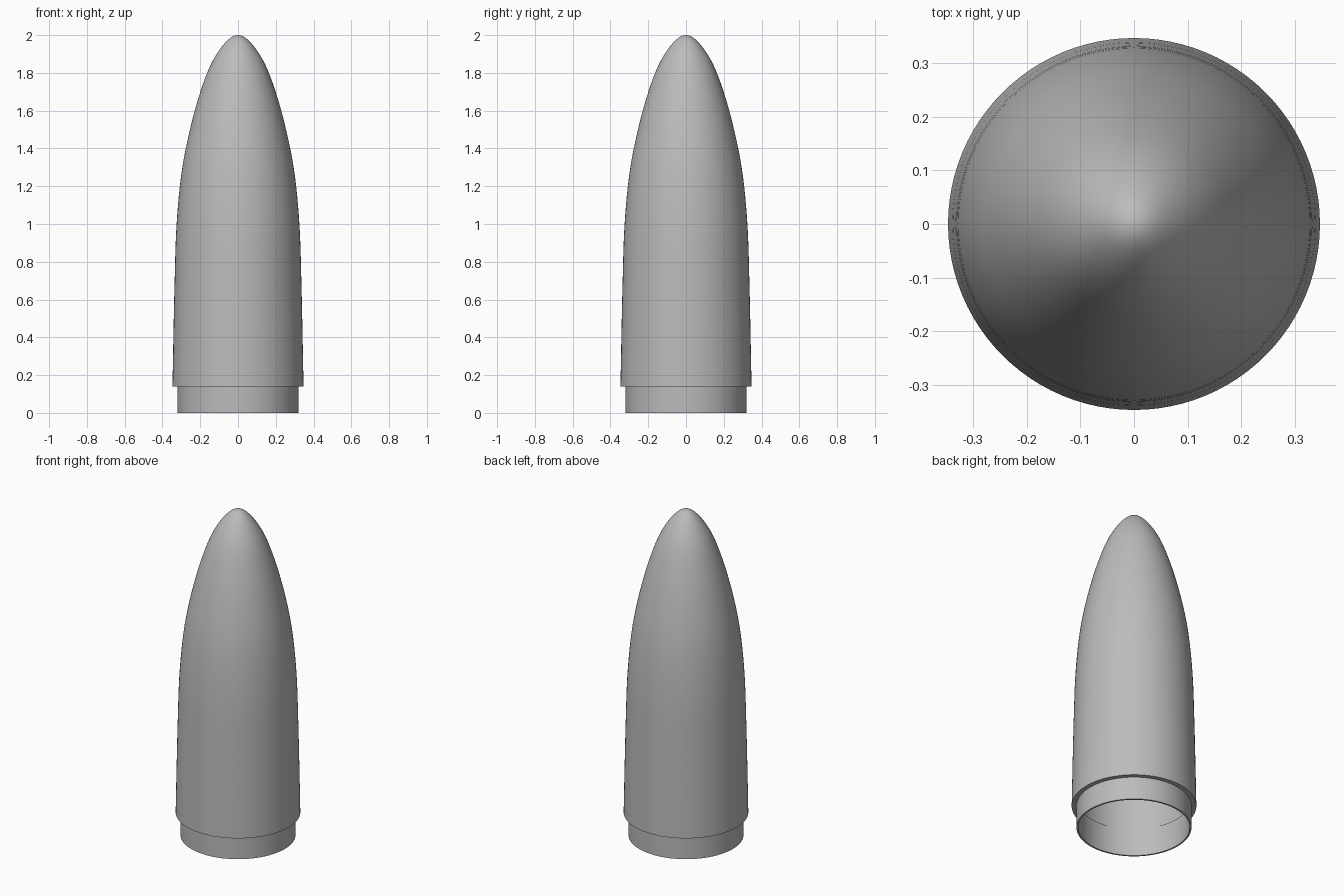
import bpy
import bmesh
import math
from mathutils import Vector

cube = bpy.data.objects.get("Cube")
if cube:
    bpy.data.objects.remove(cube, do_unlink=True)

SIDES = 96
HEIGHT = 2.0
SHOULDER_Z = 0.14
WALL = 0.03

grey = bpy.data.materials.new("plain grey")
grey.use_nodes = True
colour = (0.5, 0.5, 0.5, 1)
grey.diffuse_color = colour
grey.node_tree.nodes["Principled BSDF"].inputs["Base Color"].default_value = colour


def smooth_path(points, steps):
    """Catmull-Rom curve through 2D points."""
    pts = [Vector(p) for p in points]
    pts = [2 * pts[0] - pts[1]] + pts + [2 * pts[-1] - pts[-2]]
    path = []
    for a, b, c, d in zip(pts, pts[1:], pts[2:], pts[3:]):
        for i in range(steps):
            t = i / steps
            path.append(0.5 * (2 * b + (c - a) * t + (2 * a - 5 * b + 4 * c - d) * t**2
                               + (3 * b - a - 3 * c + d) * t**3))
    return path + [pts[-2]]


def lathe(name, profile, closed=False):
    """Turn a profile of (radius, height) points about z."""
    bm = bmesh.new()
    verts = [bm.verts.new((r, 0, z)) for r, z in profile]
    edges = [bm.edges.new(pair) for pair in zip(verts, verts[1:])]
    if closed:
        edges.append(bm.edges.new((verts[-1], verts[0])))
    bmesh.ops.spin(bm, geom=verts + edges, axis=(0, 0, 1), cent=(0, 0, 0),
                   angle=math.tau, steps=SIDES, use_merge=True)
    bmesh.ops.remove_doubles(bm, verts=bm.verts, dist=0.0001)
    bmesh.ops.recalc_face_normals(bm, faces=bm.faces)
    mesh = bpy.data.meshes.new(name)
    bm.to_mesh(mesh)
    bm.free()
    mesh.materials.append(grey)
    obj = bpy.data.objects.new(name, mesh)
    bpy.context.collection.objects.link(obj)
    bpy.ops.object.select_all(action="DESELECT")
    obj.select_set(True)
    bpy.context.view_layer.objects.active = obj
    bpy.ops.object.shade_smooth_by_angle(angle=math.radians(30))


# Nose profile: square root of the distance below the tip, then radius
nose = smooth_path([(0, 0), (0.2, 0.068), (0.4, 0.146), (0.55, 0.2), (0.7, 0.252),
                    (0.85, 0.298), (1, 0.325), (1.15, 0.336),
                    (math.sqrt(HEIGHT - SHOULDER_Z), 0.347)], 6)
outer = [(r, HEIGHT - s * s) for s, r in nose]

# Hollow inside, scaled from the outer skin
scale = 1 - WALL / 0.347
inner = [(r * scale, SHOULDER_Z + (z - SHOULDER_Z) * 0.975) for r, z in reversed(outer)]
lathe("nose_shell", outer + inner)

# Thin sleeve below the shoulder, reaching a little way into the shell
lathe("base_sleeve", [(0.32, 0), (0.32, 0.17), (0.31, 0.17), (0.31, 0)], closed=True)
